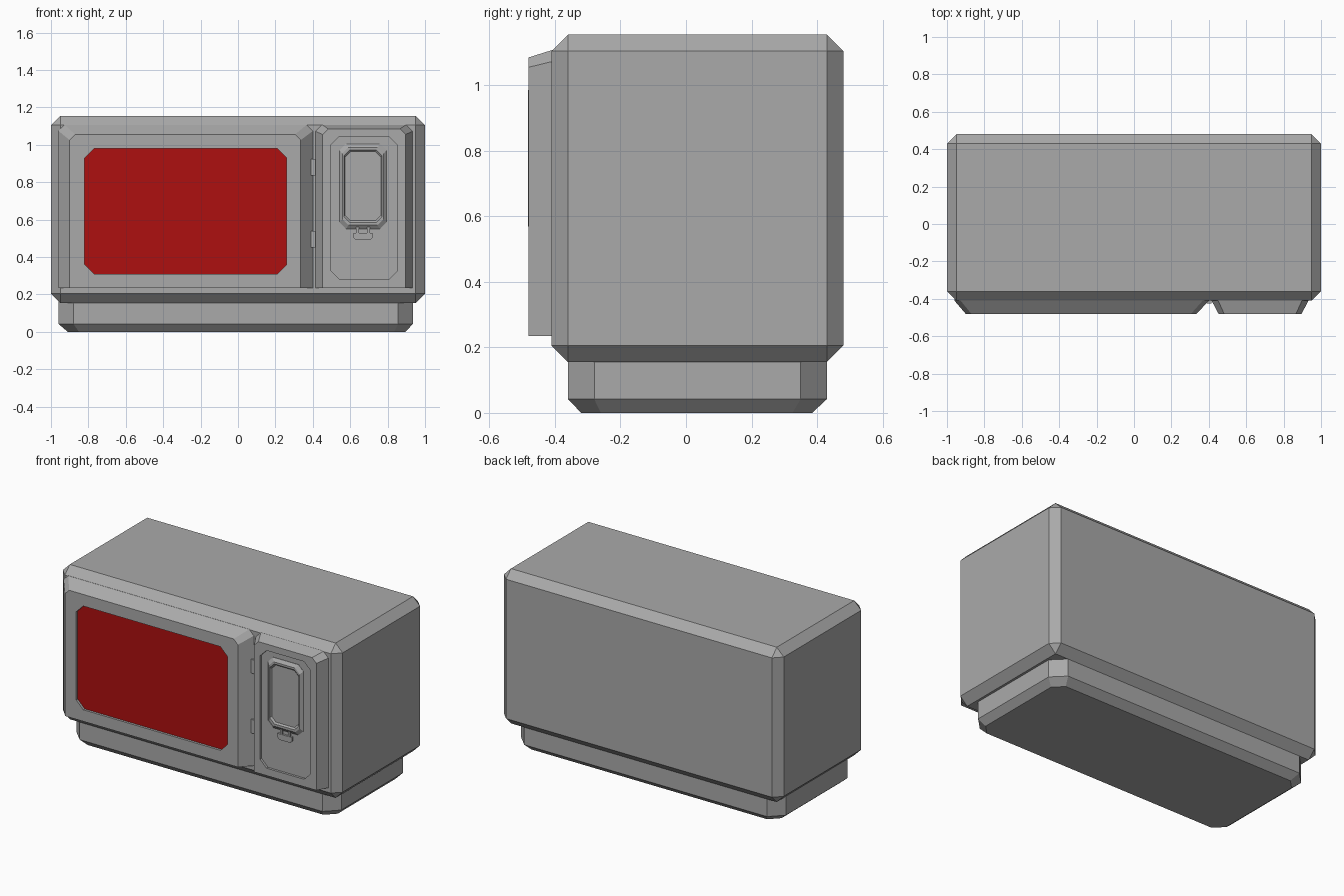
import bpy
import bmesh

cube = bpy.data.objects.get("Cube")
if cube:
    bpy.data.objects.remove(cube, do_unlink=True)


def material(name, color):
    mat = bpy.data.materials.new(name)
    mat.use_nodes = True
    mat.diffuse_color = color
    mat.node_tree.nodes["Principled BSDF"].inputs["Base Color"].default_value = color
    return mat


grey = material("grey", (0.40, 0.40, 0.40, 1))
red = material("red", (0.42, 0.005, 0.005, 1))


def octagon(a0, a1, b0, b1, top, low):
    """Rectangle with its upper and lower corners cut."""
    return [(a0 + low, b0), (a1 - low, b0), (a1, b0 + low), (a1, b1 - top),
            (a1 - top, b1), (a0 + top, b1), (a0, b1 - top), (a0, b0 + low)]


def loft(name, rings, upright=True, last=None):
    """Join (depth, outline) rings into a closed solid; last colours the end cap."""
    bm = bmesh.new()
    loops = [[bm.verts.new((a, d, b) if upright else (a, b, d)) for a, b in outline]
             for d, outline in rings]
    for r, s in zip(loops, loops[1:]):
        for i in range(len(r)):
            j = (i + 1) % len(r)
            bm.faces.new((r[i], r[j], s[j], s[i]))
    bm.faces.new(loops[0])
    cap = bm.faces.new(loops[-1])
    if last:
        cap.material_index = 1
    bmesh.ops.remove_doubles(bm, verts=bm.verts, dist=0.0005)
    bmesh.ops.recalc_face_normals(bm, faces=bm.faces)
    return finish(name, bm, last)


def finish(name, bm, extra=None):
    mesh = bpy.data.meshes.new(name)
    bm.to_mesh(mesh)
    bm.free()
    mesh.materials.append(grey)
    if extra:
        mesh.materials.append(extra)
    obj = bpy.data.objects.new(name, mesh)
    bpy.context.collection.objects.link(obj)
    return obj


def box(name, x, y, z, bevel=0):
    bm = bmesh.new()
    bmesh.ops.create_cube(bm, size=1)
    for v in bm.verts:
        v.co = [(lo + hi) / 2 + c * (hi - lo) for c, (lo, hi) in zip(v.co, (x, y, z))]
    obj = finish(name, bm)
    if bevel:
        mod = obj.modifiers.new("Chamfer", 'BEVEL')
        mod.width = bevel
        mod.segments = 1
    return obj


# Main housing with chamfered edges
box("housing", (-1, 1), (-0.41, 0.48), (0.155, 1.155), 0.05)

# Plinth with cut corners and a chamfered underside
side = octagon(-0.96, 0.935, -0.36, 0.43, 0.08, 0.08)
loft("plinth", [(0, octagon(-0.91, 0.895, -0.32, 0.385, 0.06, 0.06)),
                (0.042, side), (0.17, side)], upright=False)

# Door with a recessed window
door_back = octagon(-0.96, 0.40, 0.235, 1.107, 0.033, 0)
window = octagon(-0.82, 0.26, 0.31, 0.98, 0.05, 0.05)
loft("door", [(-0.40, door_back), (-0.41, door_back),
              (-0.48, octagon(-0.90, 0.335, 0.235, 1.055, 0.03, 0)),
              (-0.48, window), (-0.465, window)], last=red)

# Control panel with a recessed field
panel_back = octagon(0.415, 0.933, 0.235, 1.107, 0.035, 0)
field = octagon(0.495, 0.853, 0.283, 1.043, 0.045, 0.045)
loft("control_panel", [(-0.40, panel_back), (-0.41, panel_back),
                       (-0.48, octagon(0.452, 0.896, 0.235, 1.085, 0.03, 0)),
                       (-0.48, field), (-0.465, field)])

# Raised display frame with a sunken centre
frame = octagon(0.543, 0.794, 0.55, 1.005, 0.035, 0.035)
loft("display", [(-0.46, frame), (-0.467, frame),
                 (-0.482, octagon(0.558, 0.778, 0.57, 0.985, 0.032, 0.032)),
                 (-0.482, octagon(0.566, 0.77, 0.585, 0.972, 0.03, 0.03)),
                 (-0.472, octagon(0.572, 0.764, 0.594, 0.963, 0.03, 0.03))])

# Latch under the display
latch = octagon(0.617, 0.72, 0.49, 0.528, 0, 0.014)
loft("latch", [(-0.46, latch), (-0.478, latch)])
for name, x in (("right", 0.632), ("left", 0.69)):
    box("latch_arm_" + name, (x, x + 0.016), (-0.476, -0.46), (0.52, 0.56))

# Hinges between door and control panel
for name, z in (("lower", 0.45), ("upper", 0.837)):
    box("hinge_" + name, (0.39, 0.415), (-0.425, -0.40), (z, z + 0.088))
